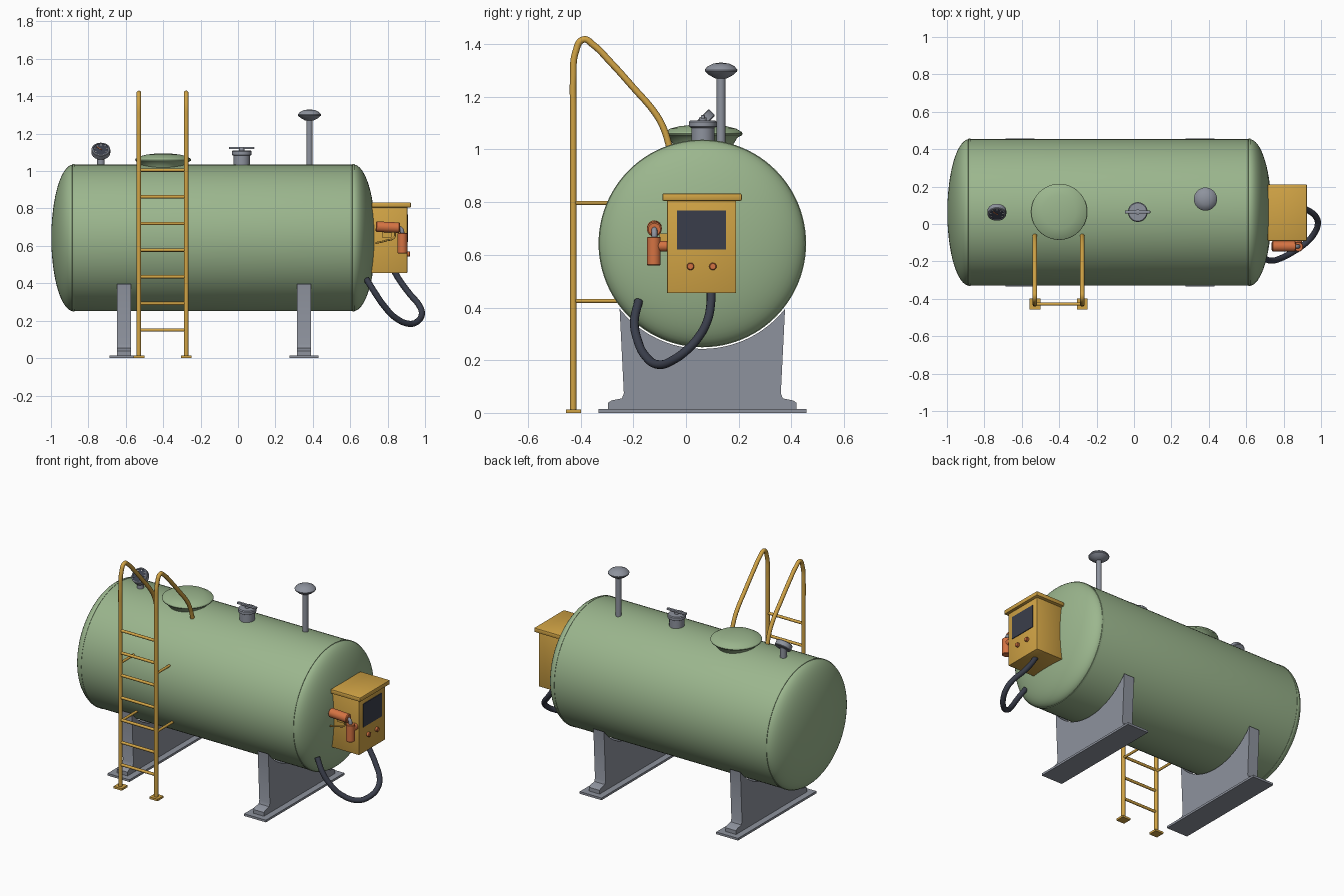
import bpy, bmesh, math
from mathutils import Vector, Matrix

if "Cube" in bpy.data.objects:
    bpy.data.objects.remove(bpy.data.objects["Cube"])

CY, CZ, R = 0.062, 0.643, 0.392          # tank axis and radius


def mat(name, c):
    m = bpy.data.materials.new(name)
    m.diffuse_color = (*c, 1)
    m.use_nodes = True
    m.node_tree.nodes["Principled BSDF"].inputs["Base Color"].default_value = m.diffuse_color
    return m


GREEN = mat("sage_green", (0.33, 0.47, 0.27))
YELLOW = mat("safety_yellow", (0.64, 0.37, 0.06))
GREY = mat("steel_grey", (0.27, 0.29, 0.34))
DARK = mat("dark_rubber", (0.042, 0.048, 0.07))
ORANGE = mat("nozzle_orange", (0.66, 0.17, 0.055))
PALE = mat("pale_marks", (0.7, 0.7, 0.68))


def finish(name, bm, material, mtx=None):
    """Shade smooth with sharp edges above 32 degrees and link."""
    if mtx:
        bm.transform(mtx)
    bmesh.ops.recalc_face_normals(bm, faces=bm.faces)
    for f in bm.faces:
        f.smooth = True
    for e in bm.edges:
        e.smooth = len(e.link_faces) == 2 and e.calc_face_angle() < math.radians(32)
    me = bpy.data.meshes.new(name)
    bm.to_mesh(me)
    bm.free()
    me.materials.append(material)
    ob = bpy.data.objects.new(name, me)
    bpy.context.collection.objects.link(ob)
    return ob


def lathe(name, profile, material, mtx, n=32):
    """Revolve (radius, height) points about local z."""
    bm = bmesh.new()
    vs = [bm.verts.new((r, 0, h)) for r, h in profile]
    es = [bm.edges.new(p) for p in zip(vs, vs[1:])]
    bmesh.ops.spin(bm, geom=vs + es, cent=(0, 0, 0), axis=(0, 0, 1),
                   angle=2 * math.pi, steps=n, use_merge=True)
    bmesh.ops.remove_doubles(bm, verts=bm.verts, dist=1e-5)
    return finish(name, bm, material, mtx)


def rod(name, a, b, r, material, n=20, bevel=0.0):
    """Cylinder between two points, optionally with chamfered ends."""
    a, b = Vector(a), Vector(b)
    d = b - a
    L = d.length
    prof = [(0, 0), (r - bevel, 0), (r, bevel), (r, L - bevel), (r - bevel, L), (0, L)]
    mtx = Matrix.Translation(a) @ d.to_track_quat('Z', 'Y').to_matrix().to_4x4()
    return lathe(name, prof, material, mtx, n)


def box(name, lo, hi, material, bevel=0.0, mtx=None):
    bm = bmesh.new()
    bmesh.ops.create_cube(bm, size=1)
    lo, hi = Vector(lo), Vector(hi)
    for v in bm.verts:
        v.co = Vector(((lo[i] + hi[i]) / 2 + v.co[i] * (hi[i] - lo[i]) for i in range(3)))
    if bevel:
        bmesh.ops.bevel(bm, geom=bm.edges[:], offset=bevel, segments=2,
                        profile=0.5, affect='EDGES')
    return finish(name, bm, material, mtx)


def tube(name, pts, r, material):
    """Smooth round tube through points."""
    cu = bpy.data.curves.new(name, 'CURVE')
    cu.dimensions = '3D'
    cu.bevel_depth, cu.bevel_resolution, cu.resolution_u = r, 4, 10
    cu.use_fill_caps = True
    s = cu.splines.new('BEZIER')
    s.bezier_points.add(len(pts) - 1)
    for p, co in zip(s.bezier_points, pts):
        p.co = co
        p.handle_left_type = p.handle_right_type = 'AUTO'
    tmp = bpy.data.objects.new(name + "_path", cu)
    bpy.context.collection.objects.link(tmp)
    bpy.context.view_layer.update()
    me = bpy.data.meshes.new_from_object(tmp.evaluated_get(bpy.context.evaluated_depsgraph_get()))
    bm = bmesh.new()
    bm.from_mesh(me)
    bpy.data.objects.remove(tmp)
    return finish(name, bm, material)


T = Matrix.Translation

# Tank shell: straight barrel with elliptical dished heads, plus weld bands
X0, X1, D = -0.88, 0.617, 0.118
arc = [i * math.pi / 32 for i in range(17)]
prof = [(R * math.sin(t), X0 - D * math.cos(t)) for t in arc]
prof += [(R * math.cos(t), X1 + D * math.sin(t)) for t in arc]
prof[0], prof[-1] = (0, X0 - D), (0, X1 + D)
along_x = T((0, CY, CZ)) @ Matrix.Rotation(math.pi / 2, 4, 'Y')
lathe("tank_shell", prof, GREEN, along_x, 96)
for side, x in (("left", X0), ("right", X1)):
    lathe(side + "_weld_band", [(R - .01, x - .007), (R + .002, x - .006), (R + .002, x + .006),
                                (R - .01, x + .007)], GREEN, along_x, 96)

# Saddle supports: extruded profile with a circular cradle, on base plates
for side, x in (("left", -0.61), ("right", 0.353)):
    half = [(0.358, 0.012), (0.358, 0.038), (0.345, 0.047), (0.305, 0.055), (0.298, 0.075), (0.314, 0.395)]
    a0 = math.atan2(0.395 - CZ, 0.314)
    cradle = [(0.4 * math.cos(a), CZ + 0.4 * math.sin(a))
              for a in (a0 + (-math.pi - 2 * a0) * i / 32 for i in range(1, 32))]
    outline = half + cradle + [(-y, z) for y, z in reversed(half)]
    bm = bmesh.new()
    face = bm.faces.new([bm.verts.new((x - 0.0375, CY + y, z)) for y, z in outline])
    ext = bmesh.ops.extrude_face_region(bm, geom=[face])
    bmesh.ops.translate(bm, vec=(0.075, 0, 0),
                        verts=[v for v in ext["geom"] if isinstance(v, bmesh.types.BMVert)])
    finish(side + "_saddle", bm, GREY)
    box(side + "_base_plate", (x - .077, CY - .395, 0), (x + .077, CY + .395, .014), GREY)

# Ladder: bent rails, feet, rungs and stand-offs
LX, LY = (-0.53, -0.277), -0.428
for side, x in zip(("left", "right"), LX):
    path = [(LY, 0.005), (LY, 0.6), (LY, 1.15), (LY, 1.27), (-.419, 1.37), (-.39, 1.417), (-.35, 1.395),
            (-.29, 1.335), (-.2, 1.235), (-.115, 1.135), (-.085, 1.08), (-.06, 1.0)]
    tube(side + "_ladder_rail", [(x, y, z) for y, z in path], 0.0125, YELLOW)
    box(side + "_ladder_foot", (x - .029, LY - .028, 0), (x + .029, LY + .03, .013), YELLOW)
    for lvl, z in (("lower", 0.425), ("upper", 0.797)):
        rod(f"{side}_{lvl}_standoff", (x, LY, z), (x, -0.24, z), 0.008, YELLOW, 12)
for i in range(7):
    z = 0.15 + i * 0.1425
    rod(f"ladder_rung_{i + 1}", (LX[0], LY, z), (LX[1], LY, z), 0.009, YELLOW, 12)

# Manhole with domed lid
lathe("manhole_lid", [(0.09, 0.96), (0.115, 1.02), (0.13, 1.045), (0.147, 1.054), (0.15, 1.06),
                      (0.147, 1.066), (0.125, 1.079), (0.09, 1.088), (0.045, 1.093), (0, 1.095)],
      GREEN, T((-0.4, 0.065, 0)), 48)

# Level gauge: stem and dial tilted up towards the front
rod("gauge_stem", (-0.733, 0.065, 1.0), (-0.733, 0.065, 1.10), 0.02, GREY)
dial = T((-0.733, 0.064, 1.105)) @ Matrix.Rotation(math.radians(45), 4, 'X')
lathe("gauge_case", [(0, -.016), (.046, -.016), (.05, -.012), (.05, .016), (.047, .019), (.042, .019),
                     (.042, .013), (0, .013)], GREY, dial)
lathe("gauge_face", [(0, .0155), (.042, .0155), (.042, .012), (0, .012)], DARK, dial)
for i in range(7):
    tick = dial @ Matrix.Rotation(math.radians(-120 + 40 * i), 4, 'Z')
    box(f"gauge_tick_{i + 1}", (-.002, .029, .0145), (.002, .038, .017), PALE, mtx=tick)
box("gauge_needle", (-.002, -.006, .0145), (.002, .028, .0175), ORANGE,
    mtx=dial @ Matrix.Rotation(math.radians(50), 4, 'Z'))

# Fill cap with flange and bar handle
lathe("fill_cap", [(.044, 1.0), (.044, 1.082), (.053, 1.087), (.053, 1.104), (.048, 1.109), (.014, 1.11),
                   (.014, 1.122), (0, 1.122)], GREY, T((0.02, 0.064, 0)))
box("fill_cap_handle", (-.048, .056, 1.117), (.087, .072, 1.13), GREY, 0.003)

# Vent pipe with mushroom cap
rod("vent_pipe", (0.382, 0.133, 1.0), (0.382, 0.133, 1.29), 0.017, GREY)
lathe("vent_cap", [(0, 1.268), (.022, 1.27), (.045, 1.282), (.061, 1.296), (.062, 1.302), (.052, 1.315),
                   (.03, 1.326), (0, 1.33)], GREY, T((0.382, 0.133, 0)))

# Dispenser cabinet with roof, screen and buttons
box("dispenser_cabinet", (0.70, -.072, .455), (0.905, .19, .81), YELLOW, 0.003)
box("dispenser_roof", (0.715, -.09, .805), (0.925, .212, .833), YELLOW, 0.006)
box("dispenser_screen", (0.90, -.034, .62), (0.9095, .152, .768), DARK)
for i, y in enumerate((0.017, 0.102)):
    rod(f"dispenser_button_{i + 1}", (0.90, y, .556), (0.92, y, .556), 0.014, ORANGE, 20, 0.003)

# Nozzle hung on the cabinet side
rod("nozzle_body", (0.737, -.12, .703), (0.866, -.12, .697), 0.028, ORANGE, 24, 0.005)
tube("nozzle_spout", [(0.85, -.12, .698), (0.872, -.12, .69), (0.879, -.12, .65)], 0.011, GREY)
rod("nozzle_holster", (0.879, -.122, .56), (0.879, -.122, .668), 0.026, ORANGE, 24, 0.003)
rod("holster_bracket", (0.879, -.122, .633), (0.879, -.065, .633), 0.02, ORANGE)
box("nozzle_hook", (0.77, -.10, .645), (0.82, -.07, .68), YELLOW)
tube("nozzle_trigger", [(0.735, -.12, .615), (0.79, -.12, .628), (0.835, -.12, .645), (0.84, -.12, .68)],
     0.005, YELLOW)

# Hose looping from the cabinet underside back to the tank head
tube("hose", [(0.835, .095, .465), (0.865, .094, .415), (0.915, .08, .347), (0.97, .042, .28), (0.983, .005, .24),
              (0.967, -.045, .203), (0.92, -.1, .183), (0.84, -.155, .217), (0.78, -.185, .28), (0.735, -.196, .345),
              (0.685, -.18, .425)], 0.0165, DARK)
